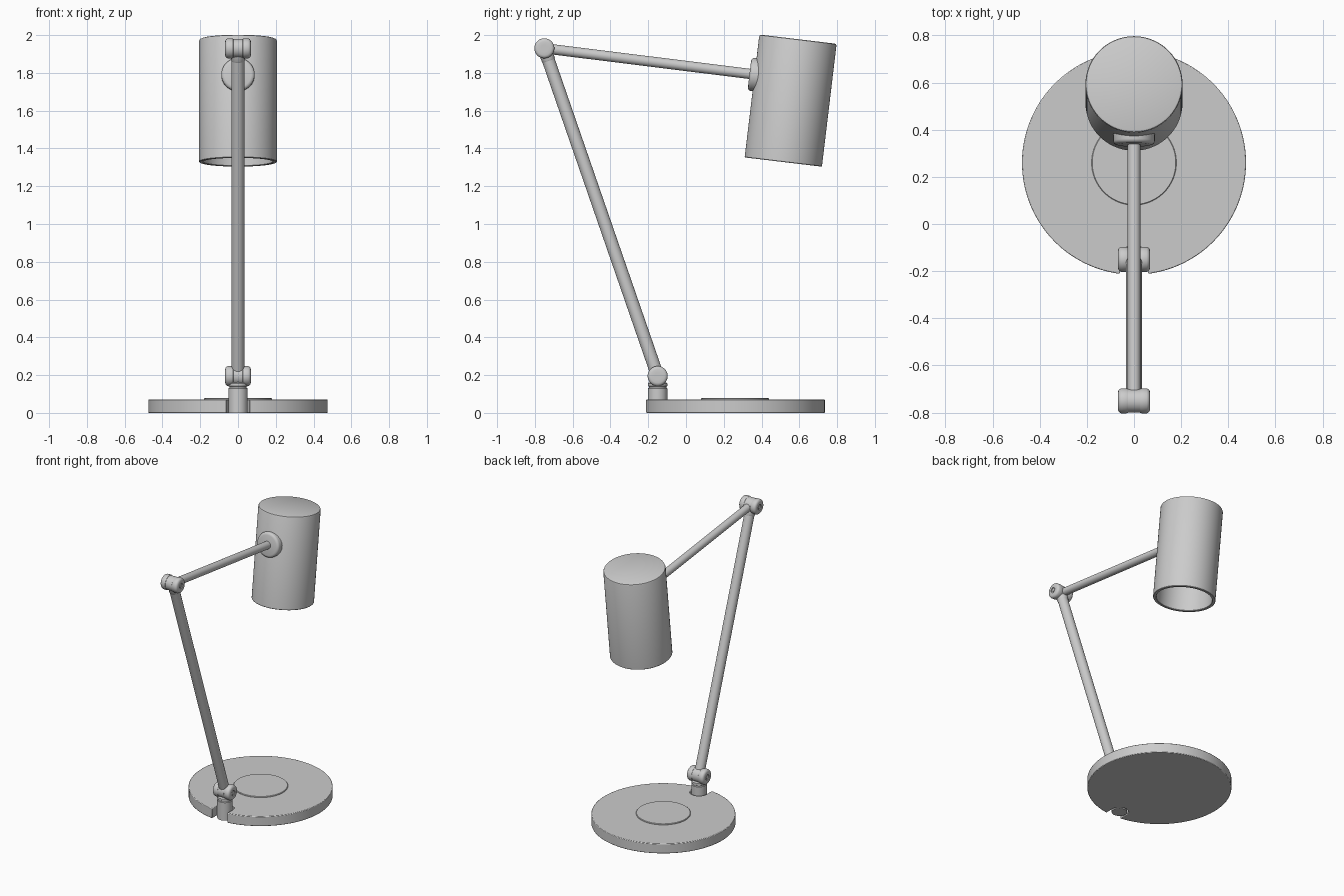
import bpy, bmesh, math
from mathutils import Vector, Matrix

if "Cube" in bpy.data.objects:
    bpy.data.objects.remove(bpy.data.objects["Cube"])


def finish(name, bm, matrix=Matrix()):
    bmesh.ops.remove_doubles(bm, verts=bm.verts, dist=1e-5)
    bmesh.ops.recalc_face_normals(bm, faces=bm.faces)
    mesh = bpy.data.meshes.new(name)
    bm.to_mesh(mesh)
    bm.free()
    ob = bpy.data.objects.new(name, mesh)
    bpy.context.collection.objects.link(ob)
    ob.matrix_world = matrix
    bpy.ops.object.select_all(action='DESELECT')
    ob.select_set(True)
    bpy.context.view_layer.objects.active = ob
    bpy.ops.object.shade_smooth_by_angle(angle=math.radians(35))
    return ob


def lathe(name, profile, origin, axis, sides=64):
    """Revolve (radius, height) points around an axis starting at origin."""
    bm = bmesh.new()
    verts = [bm.verts.new((r, 0, h)) for r, h in profile]
    edges = [bm.edges.new(p) for p in zip(verts, verts[1:])]
    bmesh.ops.spin(bm, geom=verts + edges, cent=(0, 0, 0), axis=(0, 0, 1),
                   angle=math.tau, steps=sides, use_duplicate=False)
    rot = Vector(axis).to_track_quat('Z', 'Y').to_matrix().to_4x4()
    return finish(name, bm, Matrix.Translation(origin) @ rot)


def rod(name, a, b, radius, start=0.0, end=0.0):
    d = b - a
    return lathe(name, [(0, start), (radius, start), (radius, d.length - end),
                        (0, d.length - end)], a, d, 40)


def joint(name, c):
    # central knuckle and two rounded cheeks with recessed screws
    lathe(name + "_knuckle", [(0, -.03), (.046, -.03), (.05, -.025), (.05, .025),
                              (.046, .03), (0, .03)], c, (1, 0, 0), 48)
    for side, s in (("left", -1), ("right", 1)):
        lathe(f"{name}_cheek_{side}",
              [(0, .022), (.046, .022), (.051, .026), (.053, .033), (.053, .054),
               (.050, .061), (.044, .066), (.036, .068), (.019, .068), (.019, .062),
               (.013, .062), (.013, .067), (0, .067)], c, (s, 0, 0), 48)


foot = Vector((0, -.15, .195))
elbow = Vector((0, -.75, 1.93))
tilt = Vector((0, .119, .993)).normalized()
out = Vector((0, .993, -.119)).normalized()
shade_bottom = Vector((0, .515, 1.328))

# base disc with a round-ended slot at the front edge
R, cy, w = .475, .26, .06
gap = math.asin(w / R)
pts = []
for i in range(129):
    a = -math.pi / 2 + gap + (math.tau - 2 * gap) * i / 128
    pts.append((R * math.cos(a), cy + R * math.sin(a)))
for i in range(25):
    a = math.pi - math.pi * i / 24
    pts.append((w * math.cos(a), -.15 + w * math.sin(a)))
bm = bmesh.new()
face = bm.faces.new([bm.verts.new((x, y, 0)) for x, y in pts])
ext = bmesh.ops.extrude_face_region(bm, geom=[face])
bmesh.ops.translate(bm, vec=(0, 0, .071),
                    verts=[g for g in ext["geom"] if isinstance(g, bmesh.types.BMVert)])
base = finish("base", bm)
bevel = base.modifiers.new("edge", 'BEVEL')
bevel.width, bevel.segments = .004, 2
bevel.limit_method, bevel.angle_limit = 'ANGLE', math.radians(40)

# raised pad on the base
lathe("base_pad", [(0, .06), (.18, .06), (.18, .075), (.177, .078), (0, .078)],
      (0, cy, 0), (0, 0, 1), 96)

# post with collar and neck
lathe("post", [(0, 0), (.051, 0), (.051, .13), (.046, .133), (.046, .139), (.051, .142),
               (.051, .156), (.047, .160), (.038, .162), (.038, .19), (0, .19)],
      (0, -.15, 0), (0, 0, 1), 48)

# joints and arms
joint("foot_joint", foot)
joint("elbow_joint", elbow)
rod("lower_arm", foot, elbow, .034, .02, .03)
rod("upper_arm", elbow, Vector((0, .375, 1.79)), .027, .02)
lathe("elbow_collar", [(0, .03), (.036, .03), (.036, .066), (.034, .07), (0, .07)],
      elbow, foot - elbow, 40)

# hollow lamp shade
lathe("shade", [(0, .655), (.196, .655), (.203, .652), (.206, .645), (.206, .003),
                (.203, 0), (.187, 0), (.184, .003), (.184, .63), (0, .63)],
      shade_bottom, tilt, 96)

# mounting disc between upper arm and shade
mount = Vector((0, .366, 1.79)) - out * .03
lathe("shade_mount", [(0, 0), (.070, 0), (.080, .003), (.086, .009), (.088, .016),
                      (.088, .052), (0, .052)], mount, out, 64)
